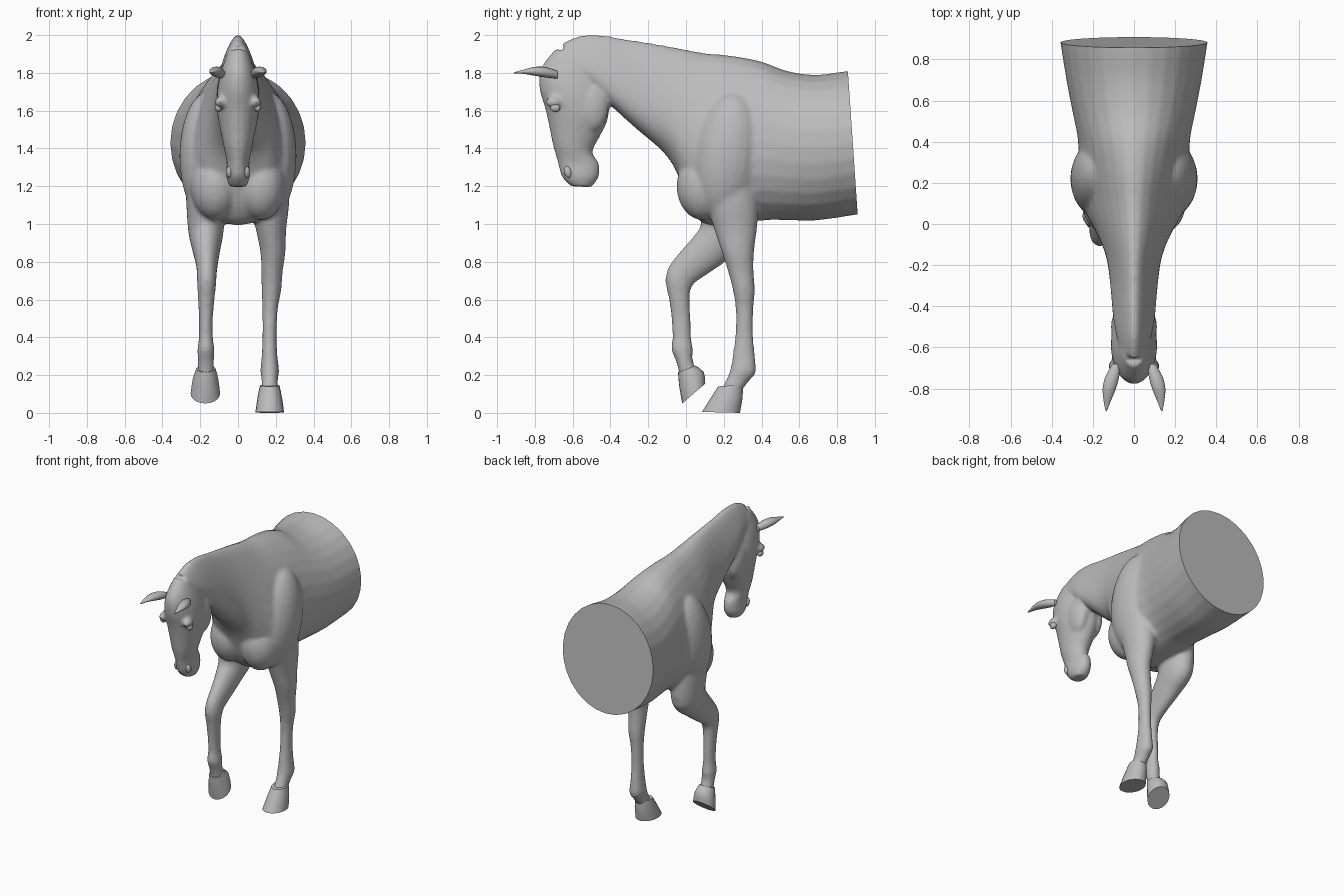
import bpy, bmesh, math
from mathutils import Vector, Matrix

coat = bpy.data.materials.new("plain grey")
coat.diffuse_color = (0.5, 0.5, 0.5, 1)


def finish(bm, name, angle=40):
    """Turn a bmesh into a smooth-shaded object with sharp edges kept."""
    bmesh.ops.recalc_face_normals(bm, faces=bm.faces)
    me = bpy.data.meshes.new(name)
    bm.to_mesh(me)
    bm.free()
    me.materials.append(coat)
    me.shade_smooth()
    me.set_sharp_from_angle(angle=math.radians(angle))
    ob = bpy.data.objects.new(name, me)
    bpy.context.collection.objects.link(ob)
    return ob


def loft(bm, rings, steps=4, sides=28):
    """Skin rings (y1, z1, y2, z2, x, half width, taper), curved between rings."""
    rows = [Vector(r) for r in rings]
    n, fine = len(rows), []
    for i in range(n - 1):
        a, b, c, d = rows[max(i - 1, 0)], rows[i], rows[i + 1], rows[min(i + 2, n - 1)]
        for s in range(steps):
            t = s / steps
            fine.append(0.5 * (2 * b + (c - a) * t + (2 * a - 5 * b + 4 * c - d) * t * t
                               + (3 * b - a - 3 * c + d) * t ** 3))
    fine.append(rows[-1])
    loops = []
    for y1, z1, y2, z2, x, w, k in fine:
        loop = []
        for j in range(sides):
            a = 2 * math.pi * j / sides
            m = math.cos(a)
            loop.append(bm.verts.new((x + w * math.sin(a) * (1 - k * m),
                                      (y1 + y2) / 2 + m * (y1 - y2) / 2,
                                      (z1 + z2) / 2 + m * (z1 - z2) / 2)))
        loops.append(loop)
    for p, q in zip(loops, loops[1:]):
        for j in range(sides):
            bm.faces.new((p[j], p[j - 1], q[j - 1], q[j]))
    bm.faces.new(loops[0])
    bm.faces.new(loops[-1])


def ball(bm, centre, radii, tilt=0):
    mat = (Matrix.Translation(centre) @ Matrix.Rotation(math.radians(tilt), 4, 'X')
           @ Matrix.Diagonal((*radii, 1)))
    bmesh.ops.create_uvsphere(bm, u_segments=24, v_segments=16, radius=1, matrix=mat)


body = bmesh.new()

# Barrel, chest and neck, from the cut end forward to the poll
loft(body, [
    (1.00, 1.82, 1.05, 1.07, 0, .38, 0),
    (.857, 1.81, .908, 1.05, 0, .358, 0),
    (.69, 1.79, .70, 1.02, 0, .328, 0),
    (.535, 1.81, .55, 1.02, 0, .298, .04),
    (.40, 1.86, .42, 1.02, 0, .272, .12),
    (.25, 1.89, .25, 1.00, 0, .26, .25),
    (.10, 1.905, .10, 1.00, 0, .24, .35),
    (-.06, 1.935, .02, 1.09, 0, .19, .35),
    (-.20, 1.96, -.045, 1.265, 0, .145, .4),
    (-.33, 1.98, -.12, 1.38, 0, .12, .4),
    (-.45, 2.00, -.27, 1.51, 0, .105, .4),
    (-.56, 1.997, -.40, 1.63, 0, .095, .4),
    (-.66, 1.955, -.48, 1.72, 0, .08, .3)])

# Head, from poll to muzzle
loft(body, [
    (-.69, 1.93, -.50, 1.86, 0, .06, 0),
    (-.77, 1.82, -.43, 1.75, 0, .095, 0),
    (-.775, 1.715, -.408, 1.65, 0, .112, 0),
    (-.745, 1.61, -.415, 1.55, 0, .108, 0),
    (-.725, 1.52, -.455, 1.465, 0, .092, 0),
    (-.705, 1.42, -.495, 1.38, 0, .074, 0),
    (-.68, 1.33, -.46, 1.32, 0, .06, 0),
    (-.657, 1.25, -.462, 1.25, 0, .062, 0),
    (-.61, 1.20, -.50, 1.195, 0, .045, 0)])

# Standing leg
loft(body, [
    (.05, 1.30, .38, 1.30, .17, .11, 0),
    (.11, 1.10, .385, 1.10, .17, .10, 0),
    (.15, .97, .375, .97, .175, .08, 0),
    (.19, .85, .36, .85, .185, .066, 0),
    (.222, .75, .358, .75, .18, .057, 0),
    (.248, .65, .364, .65, .177, .052, 0),
    (.263, .55, .357, .55, .17, .041, 0),
    (.262, .42, .355, .42, .167, .037, 0),
    (.248, .31, .364, .31, .167, .041, 0),
    (.236, .235, .37, .215, .168, .049, 0),
    (.213, .175, .335, .17, .168, .043, 0),
    (.18, .11, .29, .11, .167, .045, 0)])

# Raised leg
loft(body, [
    (.03, 1.25, .36, 1.20, -.17, .11, 0),
    (.08, 1.02, .35, .93, -.17, .095, 0),
    (.04, .935, .22, .81, -.168, .075, 0),
    (-.03, .855, .13, .745, -.165, .06, 0),
    (-.09, .775, .055, .695, -.165, .052, 0),
    (-.109, .70, .028, .66, -.166, .05, 0),
    (-.09, .60, .02, .61, -.168, .044, 0),
    (-.077, .50, .024, .50, -.17, .037, 0),
    (-.072, .40, .027, .40, -.17, .037, 0),
    (-.077, .335, .037, .335, -.17, .045, 0),
    (-.05, .265, .035, .28, -.17, .043, 0),
    (-.03, .18, .06, .22, -.17, .045, 0)])

# Shoulder, breast, cheek and brow masses on both sides
for s in (-1, 1):
    ball(body, (s * .16, .22, 1.36), (.15, .19, .34), -8)
    ball(body, (s * .12, .09, 1.20), (.13, .14, .18))
    ball(body, (s * .06, -.50, 1.62), (.052, .09, .13))
    ball(body, (s * .095, -.70, 1.645), (.028, .045, .03))

# Blend the masses into one skin
raw = finish(body, "body_masses")
mod = raw.modifiers.new("blend", 'REMESH')
mod.mode = 'VOXEL'
mod.voxel_size = .012
mod = raw.modifiers.new("soften", 'SMOOTH')
mod.factor = .5
mod.iterations = 6
bpy.context.view_layer.update()
skin = bpy.data.meshes.new_from_object(
    raw.evaluated_get(bpy.context.evaluated_depsgraph_get()))
bpy.data.objects.remove(raw)

# Flat cut through the barrel
body = bmesh.new()
body.from_mesh(skin)
bmesh.ops.bisect_plane(body, geom=body.verts[:] + body.edges[:] + body.faces[:],
                       plane_co=(0, .857, 1.81), plane_no=(0, .747, .051),
                       clear_outer=True)
bmesh.ops.holes_fill(body, edges=[e for e in body.edges if e.is_boundary], sides=0)
finish(body, "body", 50)
bpy.data.meshes.remove(skin)

# Hooves
hooves = {
    "standing_hoof": [(.17, .14, .30, .15, .168, .052, 0),
                      (.125, .07, .30, .08, .168, .066, 0),
                      (.085, .005, .285, .0, .168, .076, 0)],
    "raised_hoof": [(-.042, .215, .05, .25, -.17, .052, 0),
                    (-.036, .14, .095, .215, -.172, .068, 0),
                    (-.02, .05, .102, .155, -.173, .078, 0)]}
for name, rings in hooves.items():
    bm = bmesh.new()
    loft(bm, rings, 2, 20)
    finish(bm, name)

for side, s in (("left", 1), ("right", -1)):
    # Ears pointing forward
    bm = bmesh.new()
    loft(bm, [(-.68, 1.81, -.68, 1.77, s * .085, .02, 0),
              (-.74, 1.83, -.74, 1.775, s * .105, .034, 0),
              (-.80, 1.832, -.80, 1.785, s * .12, .033, 0),
              (-.86, 1.817, -.86, 1.795, s * .13, .018, 0),
              (-.91, 1.803, -.91, 1.797, s * .135, .003, 0)], 3, 14)
    finish(bm, side + "_ear")
    # Eyes
    bm = bmesh.new()
    ball(bm, (s * .104, -.692, 1.615), (.018, .026, .022))
    finish(bm, side + "_eye")
    # Nostril rims
    bm = bmesh.new()
    ball(bm, (s * .045, -.625, 1.275), (.018, .02, .032), 15)
    finish(bm, side + "_nostril")
